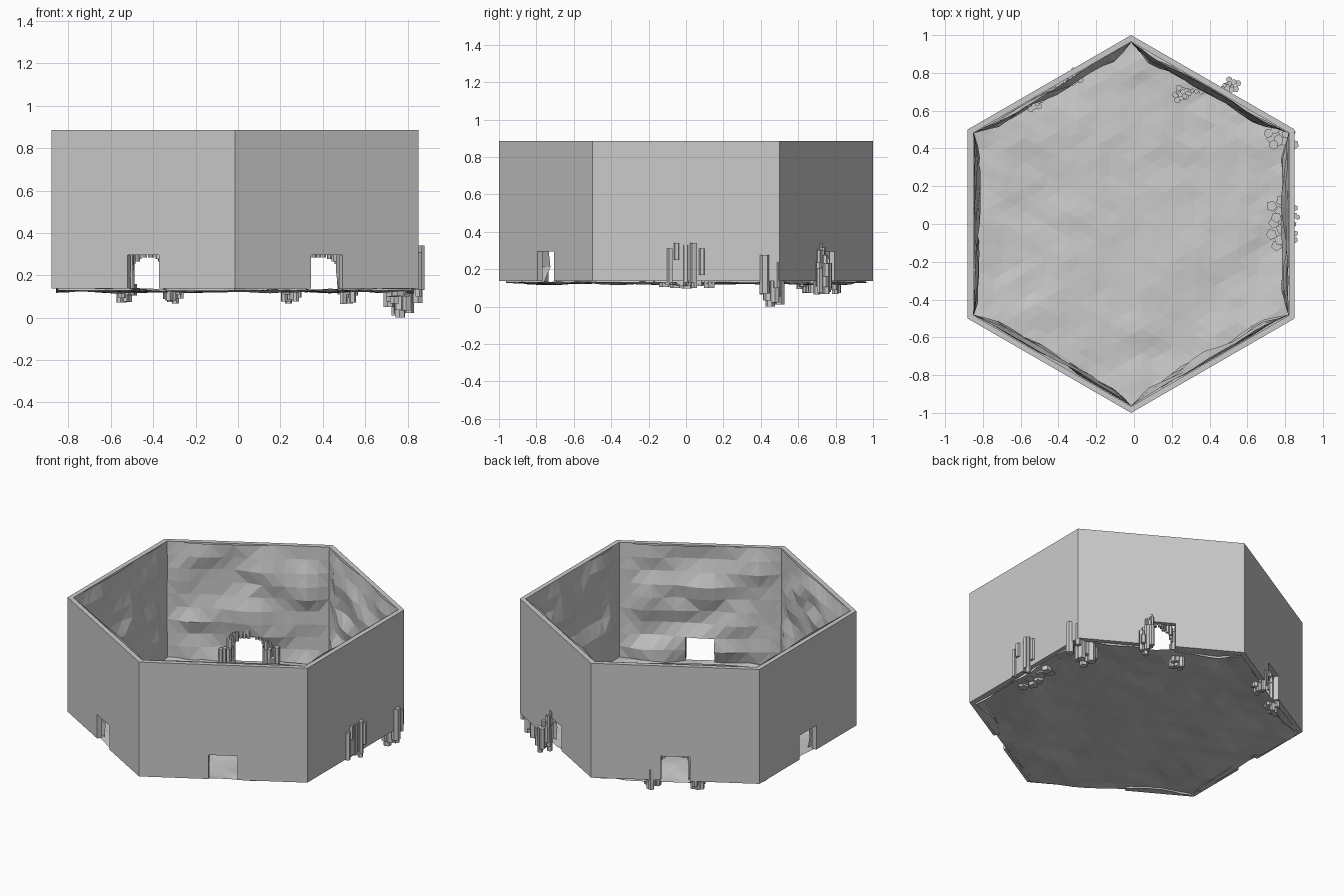
import bpy, bmesh, math, random
from mathutils import Vector, Matrix, noise

if "Cube" in bpy.data.objects:
    bpy.data.objects.remove(bpy.data.objects["Cube"])

random.seed(4)
CX, AP, TH = -0.015, 0.866, 0.03          # centre x, wall apothem, wall thickness
Z0, ZD, Z1, D = 0.138, 0.295, 0.885, 0.086  # wall base, door head, rim, door half width
TAN = math.tan(math.radians(30))


def finish(bm, name):
    bmesh.ops.remove_doubles(bm, verts=bm.verts, dist=1e-5)
    bmesh.ops.recalc_face_normals(bm, faces=bm.faces)
    me = bpy.data.meshes.new(name)
    bm.to_mesh(me)
    bm.free()
    ob = bpy.data.objects.new(name, me)
    bpy.context.collection.objects.link(ob)
    return ob


def on_wall(i, r, u, z):
    """Point on wall i at distance r from the centre, u along it."""
    a = math.radians(60 * i)
    return Vector((CX + r * math.cos(a) - u * math.sin(a),
                   r * math.sin(a) + u * math.cos(a), z))


def steps(a, b, n):
    return [a + (b - a) * k / n for k in range(n)]


# Hexagonal outer shell, doorway in every wall but the +x one
bm = bmesh.new()
for i in range(6):
    rings = []
    for r in (AP, AP - TH):
        L = r * TAN
        door = [(-D, Z0), (-D, ZD), (D, ZD), (D, Z0)] if i else []
        pts = [(-L, Z0)] + door + [(L, Z0), (L, Z1), (-L, Z1)]
        rings.append([bm.verts.new(on_wall(i, r, u, z)) for u, z in pts])
    o, n = rings
    bm.faces.new(o)
    bm.faces.new(n[::-1])
    m = len(o)
    for k in range(m):
        if k not in (m - 3, m - 1):        # mitred ends stay open and are welded
            j = (k + 1) % m
            bm.faces.new((o[k], n[k], n[j], o[j]))
finish(bm, "outer_walls")

# Rough rock lining inside each wall
bm = bmesh.new()
L = (AP - TH) * TAN
us = steps(-L, -D, 6) + steps(-D, D, 2) + steps(D, L, 6) + [L]
zs = steps(Z0 - 0.01, ZD, 2) + steps(ZD, Z1, 7) + [Z1]
for i in range(6):
    grid = []
    for z in zs:
        row = []
        for u in us:
            p = on_wall(i, AP - TH, u, z)
            f = min(1, (L - abs(u)) / 0.12)
            n = noise.noise(Vector((p.x * 4, p.y * 4, z * 7 + 3 * i)))
            off = 0.003 + f * max(0, 0.018 + 0.05 * n)
            if z == Z1:
                off *= 0.5
            row.append(bm.verts.new(on_wall(i, AP - TH - off, u, z)))
        grid.append(row)
    for a in range(len(zs) - 1):
        for b in range(len(us) - 1):
            if i and a < 2 and b in (6, 7):
                continue
            bm.faces.new((grid[a][b], grid[a][b + 1], grid[a + 1][b + 1], grid[a + 1][b]))
bmesh.ops.triangulate(bm, faces=bm.faces)
finish(bm, "rock_lining")

# Uneven ground on a triangular lattice
bm = bmesh.new()
N, R = 15, 0.975
vs = {}
for a in range(-N, N + 1):
    for b in range(-N, N + 1):
        if abs(a + b) <= N:
            x, y = R / N * 0.866 * a, R / N * (b + a / 2)
            edge = max(abs(a), abs(b), abs(a + b)) / N
            n = noise.noise(Vector((x * 3, y * 3, 5))) + 0.5 * noise.noise(Vector((x * 8, y * 8, 1)))
            z = 0.127 + 0.022 * n * (0.5 + 0.5 * edge)
            vs[a, b] = bm.verts.new((CX + x, y, max(0.1, min(0.146, z))))
for a, b in vs:
    for tri in (((a, b), (a + 1, b), (a, b + 1)), ((a + 1, b), (a + 1, b - 1), (a, b))):
        if all(t in vs for t in tri):
            f = [vs[t] for t in tri]
            if not bm.faces.get(f):
                bm.faces.new(f)
finish(bm, "ground")


def column(bm, x, y, za, zb, r, sides=6):
    m = Matrix.Translation((x, y, (za + zb) / 2)) @ Matrix.Rotation(random.random(), 4, 'Z')
    bmesh.ops.create_cone(bm, cap_ends=True, segments=sides, radius1=r, radius2=r,
                          depth=zb - za, matrix=m)


def cluster(bm, x, y, n, spread, lo, hi, r, sides=6):
    for k in range(n):
        a, d = k * 2.4, spread * math.sqrt(k / n)
        za = random.uniform(*lo)
        column(bm, x + d * math.cos(a), y + d * math.sin(a), za, random.uniform(*hi), r, sides)


def arch(name, x, y, angle, half):
    """Basalt-like columns beside a doorway, with short ones hung over it."""
    bm = bmesh.new()
    c, s = math.cos(math.radians(angle)), math.sin(math.radians(angle))
    for side in (-1, 1):
        cluster(bm, x + side * half * c, y + side * half * s, 9, 0.042,
                (0.065, 0.11), (0.15, 0.24), 0.017)
        cluster(bm, x + side * half * 0.85 * c, y + side * half * 0.85 * s, 4, 0.022,
                (0.11, 0.14), (0.24, 0.31), 0.014)
    for k in range(13):
        t = math.pi * (k + 0.5) / 13
        u, h = 0.8 * half * math.cos(t), 0.235 + 0.075 * math.sin(t)
        w = random.uniform(-0.012, 0.012)
        column(bm, x + u * c - w * s, y + u * s + w * c, h - 0.025,
               h + random.uniform(0.03, 0.07), 0.012)
    return finish(bm, name)


arch("columns_back_left", -0.42, 0.71, 32, 0.13)
arch("columns_back_right", 0.38, 0.71, 9, 0.135)

# Loose columns along the right wall
bm = bmesh.new()
for k in range(9):
    column(bm, 0.755 + 0.028 * math.sin(k * 2.5), -0.115 + 0.03 * k,
           random.uniform(0.09, 0.12), random.uniform(0.16, 0.3), 0.03, 5)
for y, za, zb in ((-0.085, 0.13, 0.31), (-0.05, 0.25, 0.34), (0.0, 0.13, 0.33),
                  (0.045, 0.1, 0.34), (0.085, 0.17, 0.31)):
    column(bm, 0.853 if y else 0.845, y, za, zb, 0.016, 5)
column(bm, 0.866, 0.035, 0.13, 0.34, 0.014, 5)
finish(bm, "columns_right")

bm = bmesh.new()
cluster(bm, 0.76, 0.46, 10, 0.055, (0.01, 0.08), (0.13, 0.24), 0.025)
column(bm, 0.765, 0.45, 0.0, 0.2, 0.025)
column(bm, 0.847, 0.42, 0.07, 0.275, 0.026)
column(bm, 0.838, 0.485, 0.1, 0.24, 0.018)
finish(bm, "columns_right_corner")
